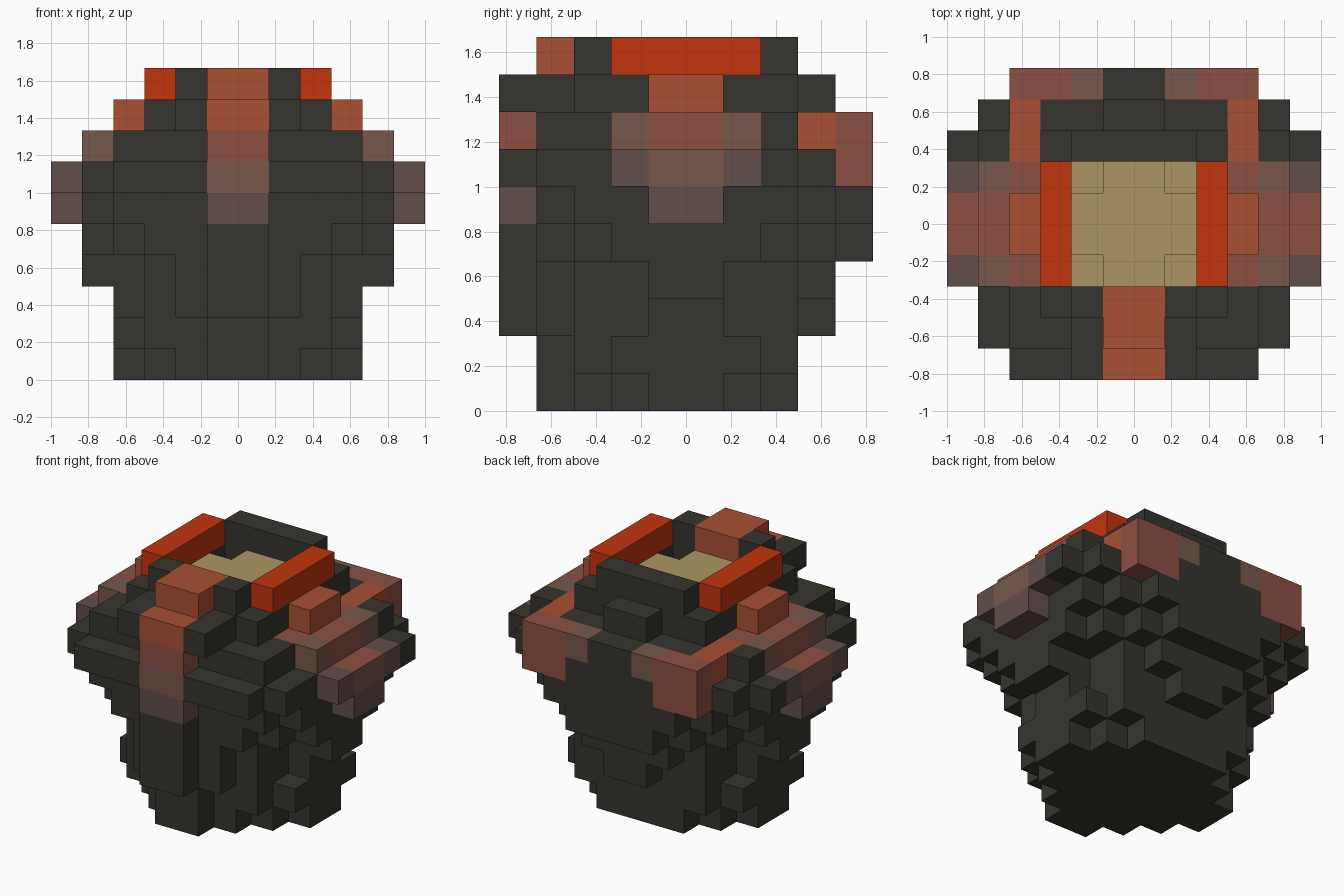
import bpy, bmesh

cube = bpy.data.objects.get("Cube")
if cube:
    bpy.data.objects.remove(cube, do_unlink=True)

U = 1 / 6  # block size

# One row per layer, bottom to top: half-width in blocks of each row, front to back
LAYERS = [
    "0123443200",
    "0134444300",
    "1233443310",
    "1233553320",
    "1345555432",
    "1455665543",
    "4556666654",
    "1445555544",
    "2233443310",
    "0123333200",
]


def srgb(r, g, b):
    def lin(c):
        c /= 255
        return c / 12.92 if c <= 0.04045 else ((c + 0.055) / 1.055) ** 2.4
    return (lin(r), lin(g), lin(b), 1)


COLOURS = {
    "charcoal": srgb(53, 52, 46),
    "bright_red": srgb(194, 52, 14),
    "orange": srgb(168, 80, 52),
    "red_brown": srgb(140, 80, 66),
    "brown": srgb(120, 87, 75),
    "mauve": srgb(97, 78, 75),
    "tan": srgb(172, 149, 99),
}
NAMES = list(COLOURS)
MATS = []
for name, col in COLOURS.items():
    m = bpy.data.materials.new(name)
    m.diffuse_color = col
    m.use_nodes = True
    bsdf = next(n for n in m.node_tree.nodes if n.type == 'BSDF_PRINCIPLED')
    bsdf.inputs["Base Color"].default_value = col
    bsdf.inputs["Roughness"].default_value = 0.9
    MATS.append(m)

HEAT = {9: "orange", 8: "orange", 7: "red_brown", 6: "brown", 5: "mauve"}


def part_and_colour(k, j, z):
    """Part name and colour of the block k steps out from the centre plane."""
    corner = k == 1 and j in (3, 6)
    # contents, one block lower in the corners
    if k < 2 and 3 <= j <= 6 and z == (7 if corner else 8):
        return "contents", "tan"
    # glowing rails on the rim
    if z == 9 and k == 2 and 3 <= j <= 6:
        return "rim_rails", "bright_red"
    # stripe fading down the front
    if k == 0 and z >= 5 and j <= (2 if z == 9 else 0):
        return "front_stripe", HEAT[z]
    # stripes fading down both sides, cooler at their edges
    if k >= 3 and j in (4, 5) and 5 <= z <= 8:
        return "side_stripes", HEAT[z]
    if k >= 3 and j in (3, 6) and 6 <= z <= 7:
        if z == 6:
            return "side_stripes", "mauve"
        return "side_stripes", "red_brown" if k == 3 else "brown"
    # stripes across the back corners
    if k == 3 and z == 7 and j in (7, 8):
        return "back_stripes", "orange"
    if j == 9 and ((z == 7 and k >= 1) or (z == 6 and k >= 2)):
        return "back_stripes", "brown" if k == 1 else "red_brown"
    return "pot_body", "charcoal"


def hollow(k, j, z):
    inside = k < 2 and 3 <= j <= 6
    return inside and (z == 9 or (z == 8 and k == 1 and j in (3, 6)))


# Fill the block grid, mirrored about x = 0
cells = {}
for z, rows in enumerate(LAYERS):
    for j, width in enumerate(rows):
        for k in range(int(width)):
            if not hollow(k, j, z):
                for i in (k, -k - 1):
                    cells[(i, j, z)] = part_and_colour(k, j, z)

# Face direction and its four corners, counter-clockwise from outside
SIDES = {
    (1, 0, 0): ((1, 0, 0), (1, 1, 0), (1, 1, 1), (1, 0, 1)),
    (-1, 0, 0): ((0, 0, 0), (0, 0, 1), (0, 1, 1), (0, 1, 0)),
    (0, 1, 0): ((0, 1, 0), (0, 1, 1), (1, 1, 1), (1, 1, 0)),
    (0, -1, 0): ((0, 0, 0), (1, 0, 0), (1, 0, 1), (0, 0, 1)),
    (0, 0, 1): ((0, 0, 1), (1, 0, 1), (1, 1, 1), (0, 1, 1)),
    (0, 0, -1): ((0, 0, 0), (0, 1, 0), (1, 1, 0), (1, 0, 0)),
}


def build(part):
    """Make one part from the exposed faces of its blocks."""
    bm = bmesh.new()
    verts = {}
    used = []
    for (i, j, z), (owner, colour) in cells.items():
        if owner != part:
            continue
        if colour not in used:
            used.append(colour)
        for (dx, dy, dz), corners in SIDES.items():
            if (i + dx, j + dy, z + dz) in cells:
                continue
            loop = []
            for a, b, c in corners:
                key = (i + a, j + b, z + c)
                if key not in verts:
                    verts[key] = bm.verts.new(
                        (key[0] * U, (key[1] - 5) * U, key[2] * U))
                loop.append(verts[key])
            face = bm.faces.new(loop)
            face.material_index = used.index(colour)
            # the outer side ledge is warmer on top
            if part == "side_stripes" and dz == 1 and z == 6 and j in (4, 5):
                if "red_brown" not in used:
                    used.append("red_brown")
                face.material_index = used.index("red_brown")
    mesh = bpy.data.meshes.new(part)
    bm.to_mesh(mesh)
    bm.free()
    for colour in used:
        mesh.materials.append(MATS[NAMES.index(colour)])
    obj = bpy.data.objects.new(part, mesh)
    bpy.context.collection.objects.link(obj)


for part in ("pot_body", "contents", "rim_rails", "front_stripe",
             "side_stripes", "back_stripes"):
    build(part)
